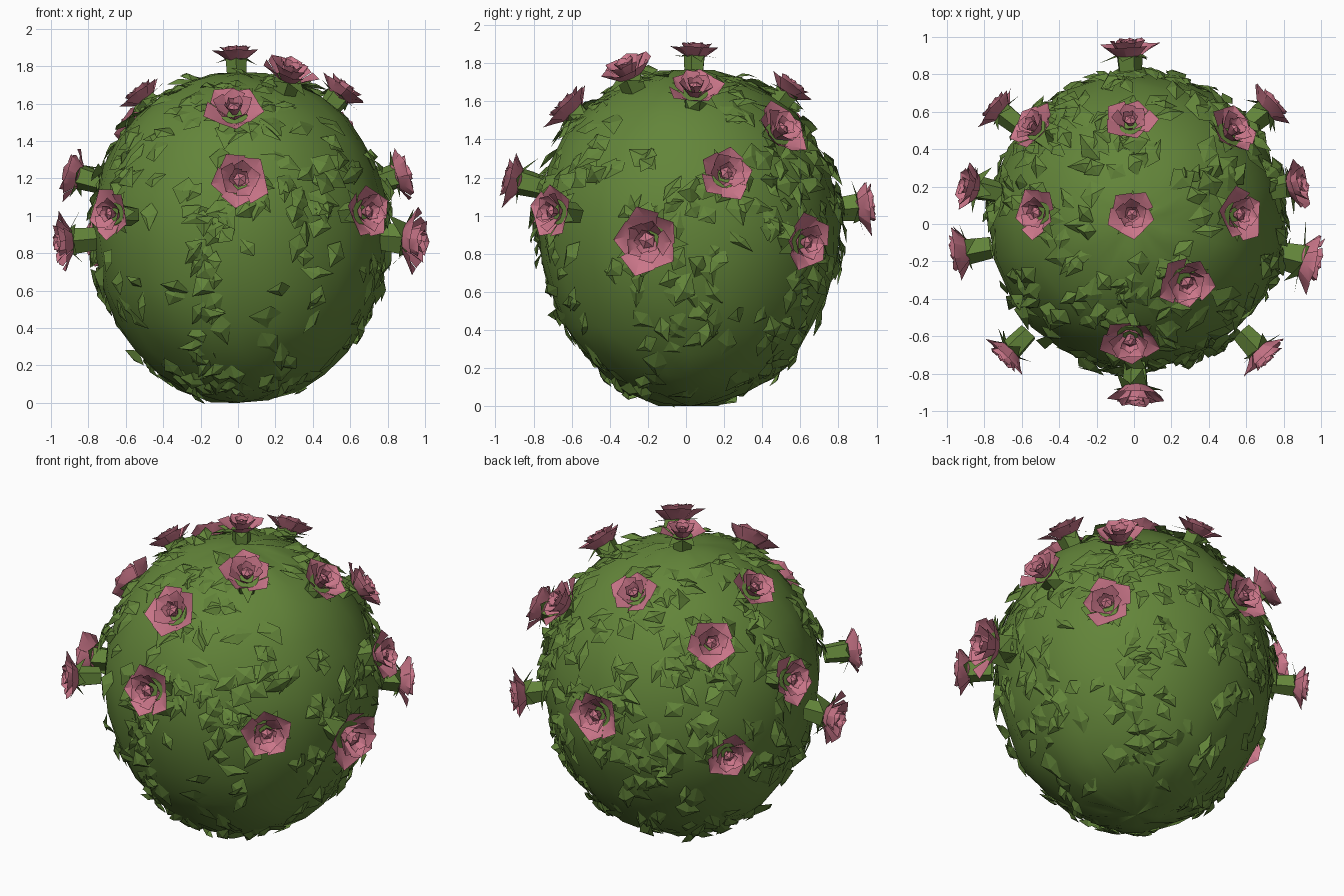
import bpy, bmesh, math, random
from mathutils import Vector, noise

if "Cube" in bpy.data.objects:
    bpy.data.objects.remove(bpy.data.objects["Cube"])

random.seed(7)
C = Vector((0.015, 0.015, 0.95))      # bush centre
RXY, R_UP, R_DOWN = 0.79, 0.82, 0.945


def material(name, rgb):
    m = bpy.data.materials.new(name)
    m.diffuse_color = (*rgb, 1)
    m.use_nodes = True
    m.node_tree.nodes["Principled BSDF"].inputs["Base Color"].default_value = m.diffuse_color
    return m


GREEN = material("leaf green", (0.125, 0.235, 0.042))
PINK = material("rose pink", (0.59, 0.18, 0.25))


def finish(bm, name, mat, angle=None):
    me = bpy.data.meshes.new(name)
    bm.to_mesh(me)
    bm.free()
    me.materials.append(mat)
    ob = bpy.data.objects.new(name, me)
    bpy.context.collection.objects.link(ob)
    if angle:
        bpy.ops.object.select_all(action='DESELECT')
        bpy.context.view_layer.objects.active = ob
        ob.select_set(True)
        bpy.ops.object.shade_smooth_by_angle(angle=math.radians(angle))
    return ob


def surface(d, lift=0.0):
    """Point on the bush in unit direction d."""
    rz = R_UP if d.z > 0 else R_DOWN
    return C + Vector((d.x * (RXY + lift), d.y * (RXY + lift), d.z * (rz + lift)))


def frame(n, down=Vector((0, 0, -1))):
    """Two tangents of a direction: the first one points downhill."""
    u = down - n * down.dot(n)
    u = u.normalized() if u.length > 0.05 else n.orthogonal().normalized()
    return u, n.cross(u)


# Rounded bush body, slightly uneven, with a blunt point at the bottom
bm = bmesh.new()
bmesh.ops.create_uvsphere(bm, u_segments=24, v_segments=16, radius=1)
for v in bm.verts:
    d = v.co.normalized()
    low = max(0, -d.z)
    v.co = surface(d, random.uniform(-0.01, 0.01 + 0.015 * low))
    if d.z < -0.999:
        v.co = (0, 0.02, 0.0)
finish(bm, "bush_body", GREEN, 35)

# Ragged folded leaves, in patches over the body
bm = bmesh.new()
count = 0
while count < 520:
    d = Vector([random.gauss(0, 1) for _ in range(3)]).normalized()
    if d.z < -0.93 or d.z > 0.96:
        continue
    if noise.noise(d * 2.6) < random.uniform(-0.3, 0.2):
        continue
    count += 1
    u, w = frame(d)
    a = random.gauss(0, 0.9)
    along = u * math.cos(a) + w * math.sin(a)
    side = d.cross(along)
    length, width = random.uniform(0.09, 0.2), random.uniform(0.035, 0.075)
    rise = random.uniform(0.01, 0.06)
    base = surface(d, -0.005)

    def pt(s, t, h):
        # follow the curve of the body, then lift off it
        p = base + along * s + side * t
        return bm.verts.new(p + d * (h - 0.6 * (s * s + t * t)))

    root = pt(0, 0, 0)
    mid = pt(length * 0.55, 0, rise * 0.7 + 0.012)
    left = pt(length * random.uniform(0.3, 0.6), -width, random.uniform(0, rise))
    right = pt(length * random.uniform(0.3, 0.6), width, random.uniform(0, rise))
    tip = pt(length, random.uniform(-0.03, 0.03), rise)
    for f in ((root, mid, left), (root, right, mid), (left, mid, tip), (mid, right, tip)):
        bm.faces.new(f)
finish(bm, "bush_leaves", GREEN)

# Rose centres and radii
ROSES = [
    (-0.73, 0.62, 0.86, .13), (-0.54, 0.52, 1.48, .13), (-0.03, 0.94, 1.05, .15),
    (-0.02, 0.55, 1.67, .13), (0.53, 0.50, 1.45, .15), (0.73, 0.63, 0.86, .14),
    (-0.88, 0.20, 1.22, .14), (0.87, 0.21, 1.22, .14), (-0.52, 0.06, 1.65, .13),
    (-0.01, 0.05, 1.87, .12), (0.56, 0.05, 1.67, .14), (-0.93, -0.15, 0.86, .15),
    (0.94, -0.20, 0.87, .18), (0.28, -0.31, 1.77, .15), (-0.02, -0.62, 1.57, .15),
    (0.01, -0.91, 1.19, .15), (-0.68, -0.70, 1.01, .13), (0.69, -0.70, 1.02, .14)]


def rose(i, x, y, z, r):
    p = Vector((x, y, z))
    n = (p - C).normalized()
    u, w = frame(n)
    spin = random.uniform(0, 6.28)

    def at(rad, ang, h):
        return p + (u * math.cos(ang) + w * math.sin(ang)) * rad + n * h

    # Petals: three nested rings of cupped five-point petals
    bm = bmesh.new()
    for k, (r0, r1, h0, h1) in enumerate(((0.3, 0.98, -0.4, 0.12),
                                          (0.25, 0.66, -0.3, 0.30),
                                          (0.12, 0.34, -0.2, 0.34))):
        for j in range(5):
            a = spin + k * 0.63 + j * math.tau / 5
            q = random.uniform(0.88, 1.12)
            ring = [at(r * r0, a - 0.63, r * h0), at(r * r0, a + 0.63, r * h0),
                    at(r * r1 * 0.85 * q, a + 0.68, r * h1 * 0.7),
                    at(r * r1 * 1.08 * q, a + 0.1, r * h1),
                    at(r * r1 * 0.92 * q, a - 0.6, r * h1 * 0.85)]
            vs = [bm.verts.new(c) for c in ring]
            mid = bm.verts.new(at(r * r1 * 0.72, a, r * (h0 * 0.4 + h1 * 0.45)))
            for s in range(5):
                bm.faces.new((vs[s], vs[(s + 1) % 5], mid))
    # bud in the middle
    top = bm.verts.new(at(0, 0, r * 0.26))
    bud = [bm.verts.new(at(r * 0.25, spin + j * math.tau / 5, r * 0.1)) for j in range(5)]
    for j in range(5):
        bm.faces.new((bud[j], bud[(j + 1) % 5], top))
    finish(bm, f"rose_petals_{i}", PINK, 30)

    # Calyx: short flared stem into the bush with pointed sepals
    bm = bmesh.new()
    depth = 0.17
    lo = [bm.verts.new(at(r * 0.42, spin + j * math.tau / 5, -depth)) for j in range(5)]
    hi = [bm.verts.new(at(r * 0.5, spin + j * math.tau / 5, -r * 0.25)) for j in range(5)]
    for j in range(5):
        m = (j + 1) % 5
        bm.faces.new((lo[j], lo[m], hi[m], hi[j]))
        a = spin + (j + 0.5) * math.tau / 5
        tip = bm.verts.new(at(r * random.uniform(0.8, 1.15), a, -r * random.uniform(0.1, 0.75)))
        bm.faces.new((hi[j], hi[m], tip))
    bm.faces.new(hi)
    finish(bm, f"rose_calyx_{i}", GREEN)


for i, data in enumerate(ROSES):
    rose(i + 1, *data)
